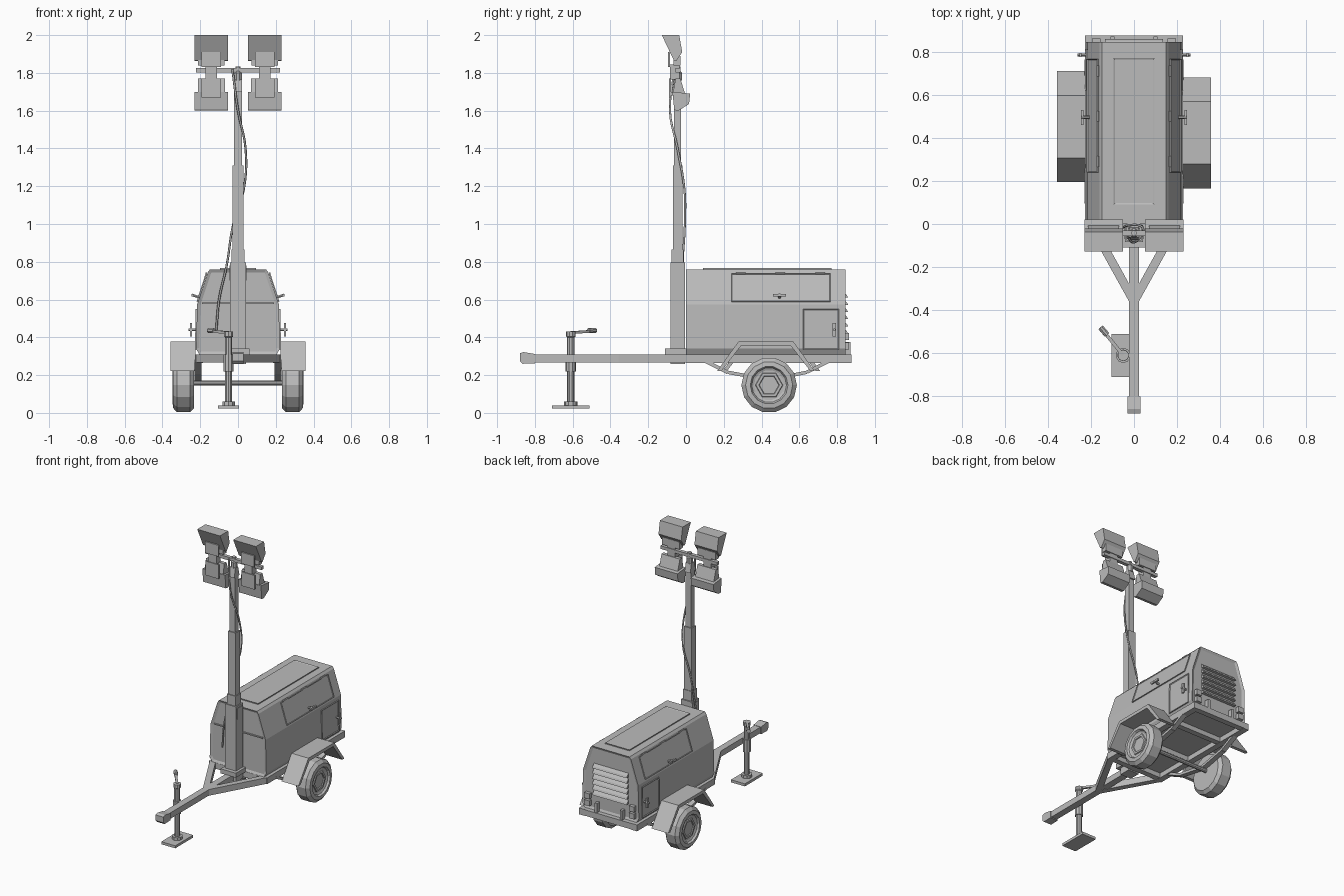
import bpy, bmesh, math
from mathutils import Vector, Matrix

old = bpy.data.objects.get("Cube")
if old:
    bpy.data.objects.remove(old, do_unlink=True)

grey = bpy.data.materials.new("plain_grey")
grey.use_nodes = True
grey.diffuse_color = (0.5, 0.5, 0.5, 1)
grey.node_tree.nodes["Principled BSDF"].inputs["Base Color"].default_value = (0.5, 0.5, 0.5, 1)


def finish(name, bm):
    bmesh.ops.recalc_face_normals(bm, faces=bm.faces)
    me = bpy.data.meshes.new(name)
    bm.to_mesh(me)
    bm.free()
    me.materials.append(grey)
    ob = bpy.data.objects.new(name, me)
    bpy.context.collection.objects.link(ob)
    return ob


def loft(name, rings):
    """Closed skin through rings of equal point count."""
    bm = bmesh.new()
    vs = [[bm.verts.new(p) for p in ring] for ring in rings]
    n = len(vs[0])
    for a, b in zip(vs, vs[1:]):
        for i in range(n):
            bm.faces.new((a[i], a[(i + 1) % n], b[(i + 1) % n], b[i]))
    bm.faces.new(vs[0])
    bm.faces.new(vs[-1])
    return finish(name, bm)


def prism(name, pts, axis, lo, hi):
    """Extrude a 2D outline along x, y or z."""
    def place(p, t):
        return {"x": (t, p[0], p[1]), "y": (p[0], t, p[1]), "z": (p[0], p[1], t)}[axis]
    return loft(name, [[place(p, t) for p in pts] for t in (lo, hi)])


def box(name, x0, x1, y0, y1, z0, z1):
    return prism(name, [(x0, y0), (x1, y0), (x1, y1), (x0, y1)], "z", z0, z1)


def bar(name, p, q, w, h):
    """Rectangular beam between two points."""
    p, q = Vector(p), Vector(q)
    d = (q - p).normalized()
    side = d.cross(Vector((0, 0, 1))).normalized() * w / 2
    up = side.cross(d).normalized() * h / 2
    corners = [side + up, up - side, -side - up, side - up]
    return loft(name, [[e + c for c in corners] for e in (p, q)])


def lathe(name, p, direction, profile, n):
    """Turn (distance, radius) steps around an axis starting at p."""
    rot = Vector((0, 0, 1)).rotation_difference(Vector(direction)).to_matrix()
    rings = []
    for t, r in profile:
        ang = [2 * math.pi * (i + 0.5) / n for i in range(n)]
        rings.append([Vector(p) + rot @ Vector((r * math.cos(a), r * math.sin(a), t)) for a in ang])
    return loft(name, rings)


def rod(name, p, q, r, n=10):
    d = Vector(q) - Vector(p)
    return lathe(name, p, d, [(0, r), (d.length, r)], n)


def panel(name, corners, thick=0.007, rim=0.01):
    """Raised plate with a sunk middle."""
    c = [Vector(p) for p in corners]
    nrm = (c[1] - c[0]).cross(c[3] - c[0]).normalized()
    ob = loft(name, [c, [p + nrm * thick for p in c]])
    bm = bmesh.new()
    bm.from_mesh(ob.data)
    top = max(bm.faces, key=lambda f: f.normal.dot(nrm) + f.calc_center_median().dot(nrm))
    bmesh.ops.inset_individual(bm, faces=[top], thickness=rim, depth=-0.004)
    bm.to_mesh(ob.data)
    bm.free()
    return ob


def tube(name, pts, r):
    cu = bpy.data.curves.new(name, "CURVE")
    cu.dimensions = "3D"
    cu.bevel_depth = r
    cu.bevel_resolution = 1
    cu.resolution_u = 5
    sp = cu.splines.new("BEZIER")
    sp.bezier_points.add(len(pts) - 1)
    for b, p in zip(sp.bezier_points, pts):
        b.co = p
        b.handle_left_type = b.handle_right_type = "AUTO"
    cu.materials.append(grey)
    ob = bpy.data.objects.new(name, cu)
    bpy.context.collection.objects.link(ob)


# Canopy with rimmed, recessed ends
half = [(0.205, 0.31), (0.222, 0.34), (0.216, 0.575), (0.16, 0.745), (0.148, 0.76)]
outline = half + [(-x, z) for x, z in reversed(half)]
canopy = prism("canopy", outline, "y", 0.0, 0.845)
bm = bmesh.new()
bm.from_mesh(canopy.data)
ends = [f for f in bm.faces if abs(f.normal.y) > 0.9]
bmesh.ops.inset_individual(bm, faces=ends, thickness=0.018, depth=-0.008)
bm.to_mesh(canopy.data)
bm.free()
panel("roof_panel", [(-0.095, 0.09, 0.76), (0.095, 0.09, 0.76), (0.095, 0.77, 0.76), (-0.095, 0.77, 0.76)])
box("front_panel_seam", -0.19, 0.19, 0.0, 0.01, 0.577, 0.585)

# Chassis
for s, tag in ((1, "left"), (-1, "right")):
    box("chassis_rail_" + tag, s * 0.185, s * 0.228, 0, 0.875, 0.265, 0.31)
    bar("draw_arm_" + tag, (0, -0.36, 0.288), (s * 0.205, 0.01, 0.288), 0.04, 0.044)
for i, y in enumerate((0.0, 0.28, 0.6, 0.835)):
    box("cross_member_%d" % i, -0.19, 0.19, y, y + 0.04, 0.267, 0.309)
box("floor_plate", -0.19, 0.19, 0.02, 0.84, 0.3, 0.312)
box("draw_bar", -0.024, 0.024, -0.83, 0.02, 0.268, 0.31)
prism("hitch", [(-0.88, 0.275), (-0.865, 0.26), (-0.8, 0.262), (-0.8, 0.312), (-0.86, 0.322), (-0.88, 0.315)],
      "x", -0.03, 0.03)
rod("axle", (-0.25, 0.44, 0.158), (0.25, 0.44, 0.158), 0.015)

# Running gear and side fittings, mirrored
for s, tag in ((1, "left"), (-1, "right")):
    tyre = [(0, 0.08), (0, 0.125), (0.02, 0.147), (0.09, 0.147), (0.11, 0.125), (0.113, 0.1), (0.1, 0.092), (0.095, 0.08)]
    lathe("wheel_" + tag, (s * 0.233, 0.44, 0.147), (s, 0, 0), tyre, 14)
    lathe("hub_" + tag, (s * 0.32, 0.44, 0.147), (s, 0, 0), [(0, 0.078), (0.014, 0.07), (0.014, 0.055), (0.006, 0.05)], 6)
    # Folded mudguard
    c = 0.423 if s > 0 else 0.452
    arch = [(-0.258, 0.222), (-0.145, 0.378), (0.145, 0.378), (0.258, 0.222),
            (0.235, 0.222), (0.132, 0.355), (-0.132, 0.355), (-0.235, 0.222)]
    prism("mudguard_" + tag, [(c + y, z) for y, z in arch], "x", s * 0.226, s * 0.358)
    # Spring linkage
    knots = [(0.1, 0.275), (0.22, 0.215), (0.44, 0.175), (0.64, 0.215), (0.76, 0.275)]
    for i, (a, b) in enumerate(zip(knots, knots[1:])):
        bar("spring_%s_%d" % (tag, i), (s * 0.212, *a), (s * 0.212, *b), 0.035, 0.018)
    # Sloped hatch and lower door
    hatch = [(s * 0.213, 0.24, 0.587), (s * 0.213, 0.765, 0.587), (s * 0.165, 0.765, 0.735), (s * 0.165, 0.24, 0.735)]
    door = [(s * 0.221, 0.62, 0.335), (s * 0.221, 0.81, 0.335), (s * 0.217, 0.81, 0.55), (s * 0.217, 0.62, 0.55)]
    panel("side_hatch_" + tag, hatch[::s], rim=0.006)
    panel("side_door_" + tag, door[::s], rim=0.008)
    for i, y in enumerate((0.29, 0.5, 0.71)):
        rod("hatch_hinge_%s_%d" % (tag, i), (s * 0.168, y - 0.025, 0.738), (s * 0.168, y + 0.025, 0.738), 0.006, 6)
    rod("hatch_latch_" + tag, (s * 0.2, 0.495, 0.61), (s * 0.245, 0.495, 0.625), 0.008, 6)
    bar("hatch_grip_" + tag, (s * 0.24, 0.46, 0.622), (s * 0.24, 0.53, 0.622), 0.012, 0.014)
    rod("door_latch_" + tag, (s * 0.215, 0.785, 0.44), (s * 0.262, 0.785, 0.44), 0.007, 6)
    box("door_grip_" + tag, s * 0.244, s * 0.254, 0.776, 0.794, 0.405, 0.475)
    # Rear lamps and bumper posts
    for i, z in enumerate((0.335, 0.385)):
        box("tail_lamp_%s_%d" % (tag, i), s * 0.155, s * 0.195, 0.835, 0.862, z, z + 0.038)
    box("rear_post_" + tag, s * 0.09, s * 0.108, 0.838, 0.87, 0.3, 0.375)

# Rear louvres
for i in range(6):
    z = 0.42 + i * 0.038
    prism("louvre_%d" % i, [(0.835, z), (0.858, z), (0.852, z + 0.012), (0.835, z + 0.03)], "x", -0.135, 0.135)

# Telescopic mast
box("mast_foot", -0.06, 0.06, -0.11, 0.0, 0.308, 0.34)
box("mast_base", -0.042, 0.042, -0.083, -0.005, 0.26, 0.795)
box("mast_lower", -0.034, 0.034, -0.076, -0.014, 0.79, 0.865)
box("mast_middle", -0.029, 0.029, -0.07, -0.018, 0.86, 1.31)
box("mast_upper", -0.022, 0.022, -0.064, -0.026, 1.3, 1.72)
prism("mast_head", [(-0.075, 1.7), (-0.015, 1.7), (-0.03, 1.765), (-0.06, 1.765)], "x", -0.022, 0.022)
lathe("mast_pin", (0, -0.042, 1.76), (0, 0, 1), [(0, 0.022), (0.04, 0.022), (0.05, 0.014), (0.075, 0.014)], 8)
box("lamp_crossbar", -0.222, 0.222, -0.055, -0.03, 1.803, 1.825)
for s in (1, -1):
    box("mast_clamp", s * 0.03, s * 0.045, -0.07, -0.01, 0.7, 0.78)

# Four floodlights
upper = [(-0.128, 2.0), (-0.036, 2.0), (-0.02, 1.91), (-0.052, 1.862), (-0.064, 1.865)]
lower = [(-0.072, 1.7), (0.022, 1.69), (0.016, 1.635), (-0.04, 1.6), (-0.062, 1.603)]
for s, tag in ((1, "left"), (-1, "right")):
    a, b, m = s * 0.052, s * 0.23, s * 0.141
    prism("upper_floodlight_" + tag, upper, "x", a, b)
    prism("lower_floodlight_" + tag, lower, "x", a, b)
    box("upper_neck_" + tag, m - 0.07, m + 0.07, -0.065, -0.03, 1.838, 1.89)
    prism("lower_neck_" + tag, [(-0.07, 1.69), (-0.005, 1.69), (-0.03, 1.77), (-0.055, 1.77)], "x", m - 0.072, m + 0.072)
    box("upper_plate_" + tag, m - 0.052, m + 0.052, -0.094, -0.084, 1.83, 1.91)
    box("lower_plate_" + tag, m - 0.052, m + 0.052, -0.09, -0.08, 1.67, 1.77)
    box("lamp_bracket_" + tag, m - 0.03, m + 0.03, -0.085, -0.035, 1.765, 1.845)
    box("plate_link_" + tag, m - 0.045, m + 0.045, -0.085, -0.06, 1.68, 1.7)

# Power cable
tube("power_cable", [(-0.03, -0.06, 1.82), (0.0, -0.085, 1.6), (0.04, -0.045, 1.4), (0.03, -0.008, 1.18),
                     (-0.025, -0.006, 1.0), (-0.06, -0.018, 0.78), (-0.1, -0.015, 0.6), (-0.115, -0.012, 0.44)], 0.006)

# Jack stand with crank
jx, jy = -0.05, -0.61
lathe("jack_tube", (jx, jy, 0.04), (0, 0, 1),
      [(0, 0.035), (0.02, 0.035), (0.02, 0.019), (0.18, 0.019), (0.18, 0.027), (0.27, 0.027), (0.27, 0.02),
       (0.36, 0.02), (0.365, 0.026), (0.39, 0.026)], 10)
box("jack_foot", jx - 0.055, jx + 0.055, jy - 0.1, jy + 0.1, 0.022, 0.04)
bar("crank_arm", (jx, jy, 0.425), (-0.14, -0.5, 0.432), 0.016, 0.014)
rod("crank_grip", (-0.125, -0.515, 0.435), (-0.155, -0.48, 0.437), 0.014, 8)
